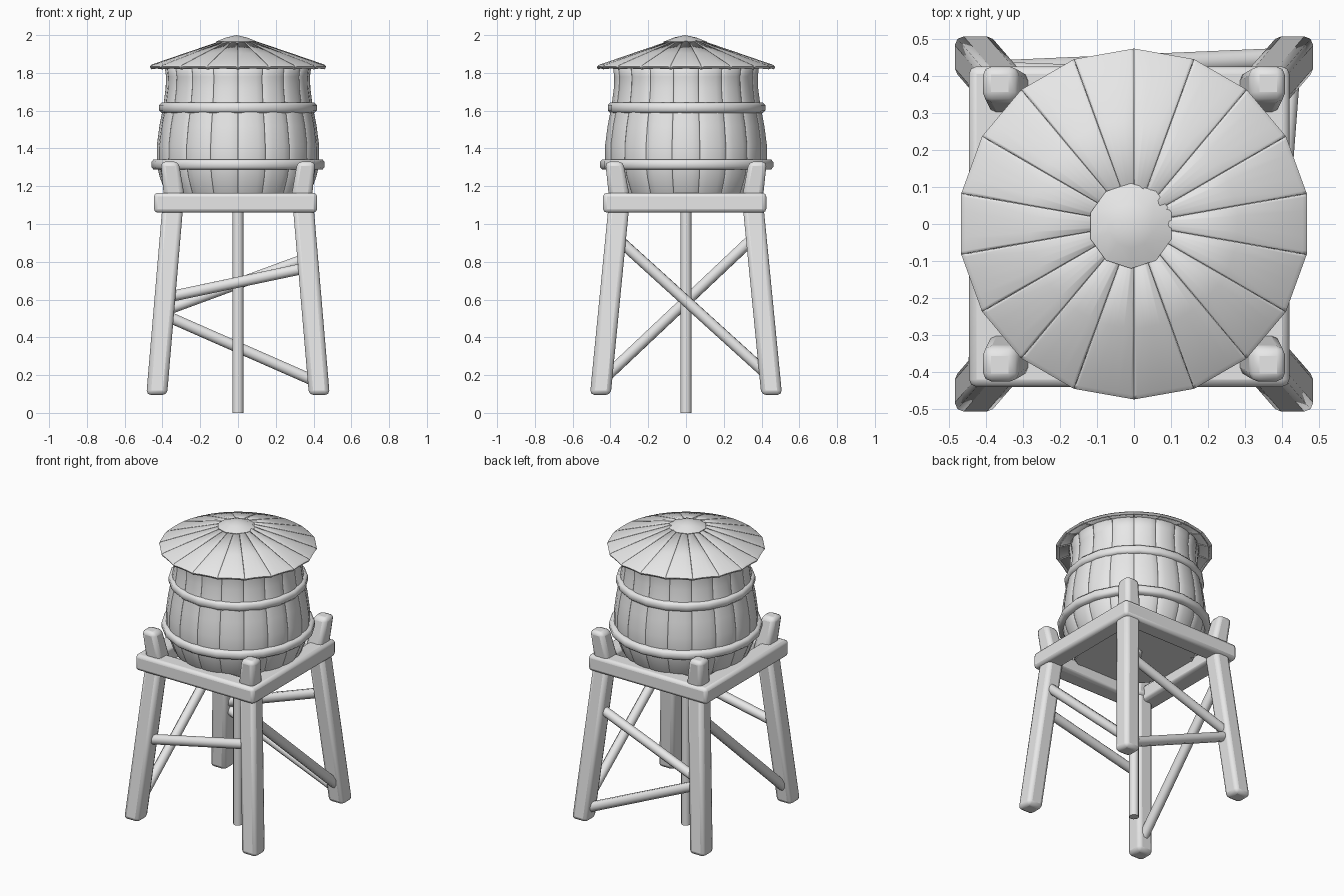
import bpy, bmesh, math
from mathutils import Vector, Matrix

if "Cube" in bpy.data.objects:
    bpy.data.objects.remove(bpy.data.objects["Cube"], do_unlink=True)

grey = bpy.data.materials.new("plain_grey")
grey.use_nodes = True
grey.diffuse_color = (0.8, 0.8, 0.8, 1)
grey.node_tree.nodes["Principled BSDF"].inputs["Base Color"].default_value = (0.8, 0.8, 0.8, 1)

SIDES = 18


def finish(name, bm, location=(0, 0, 0), bevel=0, thickness=0, angle=35):
    """Turn a bmesh into a named, smooth-shaded object with optional modifiers."""
    mesh = bpy.data.meshes.new(name)
    bm.to_mesh(mesh)
    bm.free()
    mesh.materials.append(grey)
    ob = bpy.data.objects.new(name, mesh)
    ob.location = location
    bpy.context.collection.objects.link(ob)
    bpy.ops.object.select_all(action="DESELECT")
    ob.select_set(True)
    bpy.context.view_layer.objects.active = ob
    bpy.ops.object.shade_smooth_by_angle(angle=math.radians(angle))
    if thickness:
        mod = ob.modifiers.new("thickness", "SOLIDIFY")
        mod.thickness = thickness
        mod.offset = -1
    if bevel:
        mod = ob.modifiers.new("rounded_edges", "BEVEL")
        mod.width = bevel
        mod.segments = 2
        mod.limit_method = "ANGLE"
    return ob


def ring(name, profile, sides, turn=0, **options):
    """Revolve a closed (radius, height) profile into a ring."""
    bm = bmesh.new()
    loops = []
    for i in range(sides):
        a = math.tau * i / sides + turn
        loops.append([bm.verts.new((r * math.cos(a), r * math.sin(a), z)) for r, z in profile])
    n = len(profile)
    for i in range(sides):
        a, b = loops[i], loops[(i + 1) % sides]
        for j in range(n):
            k = (j + 1) % n
            bm.faces.new((a[j], b[j], b[k], a[k]))
    bmesh.ops.recalc_face_normals(bm, faces=bm.faces)
    return finish(name, bm, **options)


def planks(name, rows, drop_in, drop_down, **options):
    """Ring of pillowed planks, each following the (radius, height) rows."""
    bm = bmesh.new()
    spread = math.tan(math.pi / SIDES) * 0.995
    across = (-1, -0.9, -0.45, 0, 0.45, 0.9, 1)
    for s in range(SIDES):
        turn = Matrix.Rotation(math.tau * s / SIDES, 3, "Z")
        grid = [[bm.verts.new(turn @ Vector((r - drop_in * u ** 4, r * spread * u, z - drop_down * u ** 4)))
                 for u in across] for r, z in rows]
        for low, high in zip(grid, grid[1:]):
            for j in range(len(across) - 1):
                bm.faces.new((low[j], low[j + 1], high[j + 1], high[j]))
    return finish(name, bm, **options)


def cylinder(name, sides, radius, z1, z2, **options):
    bm = bmesh.new()
    bmesh.ops.create_cone(bm, cap_ends=True, segments=sides, radius1=radius, radius2=radius,
                          depth=z2 - z1, matrix=Matrix.Translation((0, 0, (z1 + z2) / 2)))
    return finish(name, bm, **options)


def post(name, start, end, width, top_width, **options):
    """Square post leaning from start to end with level ends."""
    start, end = Vector(start), Vector(end)
    axis = end - start
    bm = bmesh.new()
    bmesh.ops.create_cone(bm, cap_ends=True, segments=4, radius1=width / math.sqrt(2),
                          radius2=top_width / math.sqrt(2), depth=axis.z,
                          matrix=Matrix.Rotation(math.pi / 4, 4, "Z"))
    for v in bm.verts:
        v.co.x += v.co.z * axis.x / axis.z
        v.co.y += v.co.z * axis.y / axis.z
    return finish(name, bm, location=(start + end) / 2, **options)


def brace(name, start, end):
    """Round bar between two points."""
    start, end = Vector(start), Vector(end)
    axis = end - start
    bm = bmesh.new()
    bmesh.ops.create_cone(bm, cap_ends=True, segments=8, radius1=0.031, radius2=0.031,
                          depth=axis.length, matrix=Matrix.Rotation(math.pi / 8, 4, "Z"))
    bm.transform(axis.to_track_quat("Z", "Y").to_matrix().to_4x4())
    return finish(name, bm, location=(start + end) / 2, angle=50)


def leg_point(sx, sy, z):
    t = z - 0.1
    return (sx * (0.43 - 0.085 * t), sy * (0.453 - 0.098 * t), z)


# Four legs leaning inwards, and post tops leaning outwards above the platform
for sx, x_name in ((1, "left"), (-1, "right")):
    for sy, y_name in ((1, "back"), (-1, "front")):
        post(f"{y_name}_{x_name}_leg", leg_point(sx, sy, 0.095), leg_point(sx, sy, 1.11),
             0.11, 0.11, bevel=0.024)
        post(f"{y_name}_{x_name}_post_top", (sx * 0.33, sy * 0.345, 1.09), (sx * 0.362, sy * 0.38, 1.33),
             0.115, 0.095, bevel=0.024)

# Round braces between neighbouring legs
braces = {
    "front_brace": ((-1, -1, 0.61), (1, -1, 0.77)),
    "back_upper_brace": ((-1, 1, 0.54), (1, 1, 0.82)),
    "back_lower_brace": ((-1, 1, 0.52), (1, 1, 0.16)),
    "left_brace": ((1, -1, 0.93), (1, 1, 0.19)),
    "right_brace": ((-1, 1, 0.94), (-1, -1, 0.17)),
}
for name, (a, b) in braces.items():
    brace(name, leg_point(*a), leg_point(*b))

# Square platform frame
outer, inner = 0.432 * math.sqrt(2), 0.315 * math.sqrt(2)
ring("platform_frame", [(outer, 1.06), (outer, 1.165), (inner, 1.165), (inner, 1.06)],
     4, math.pi / 4, location=(-0.013, -0.007, 0), bevel=0.02)

# Central pipe and its collar
cylinder("pipe", 12, 0.029, 0, 1.15, angle=50)
cylinder("pipe_collar", 12, 0.05, 1.11, 1.14, bevel=0.006, angle=50)

# Tank staves and bottom
planks("tank_staves", [(0.36, 1.13), (0.385, 1.17), (0.415, 1.25), (0.43, 1.32), (0.429, 1.42),
                       (0.416, 1.52), (0.396, 1.62), (0.383, 1.72), (0.381, 1.78), (0.39, 1.85)],
       0.014, 0, thickness=0.03)
cylinder("tank_bottom", SIDES, 0.36, 1.135, 1.16)

# Hoops around the tank
for name, radius, z in (("lower_hoop", 0.459, 1.315), ("upper_hoop", 0.417, 1.615)):
    profile = [(radius - 0.05, z - 0.027), (radius - 0.012, z - 0.027), (radius, z - 0.014),
               (radius, z + 0.014), (radius - 0.012, z + 0.027), (radius - 0.05, z + 0.027)]
    ring(name, profile, 20, location=(0, 0.003, 0), angle=50)

# Roof panels and cap
planks("roof_panels", [(0.458, 1.822), (0.466, 1.835), (0.455, 1.845), (0.28, 1.905), (0.08, 1.973)],
       0, 0.004, thickness=0.022)
bm = bmesh.new()
loops = []
for radius, z in ((0.11, 1.95), (0.115, 1.965), (0.06, 1.987)):
    loops.append([bm.verts.new((radius * math.sin(math.tau * i / 10), radius * math.cos(math.tau * i / 10), z))
                  for i in range(10)])
tip = bm.verts.new((0, 0, 2))
for i in range(10):
    k = (i + 1) % 10
    for low, high in zip(loops, loops[1:]):
        bm.faces.new((low[i], low[k], high[k], high[i]))
    bm.faces.new((loops[-1][i], loops[-1][k], tip))
bm.faces.new(loops[0])
bmesh.ops.recalc_face_normals(bm, faces=bm.faces)
finish("roof_cap", bm, location=(-0.008, -0.005, 0))
